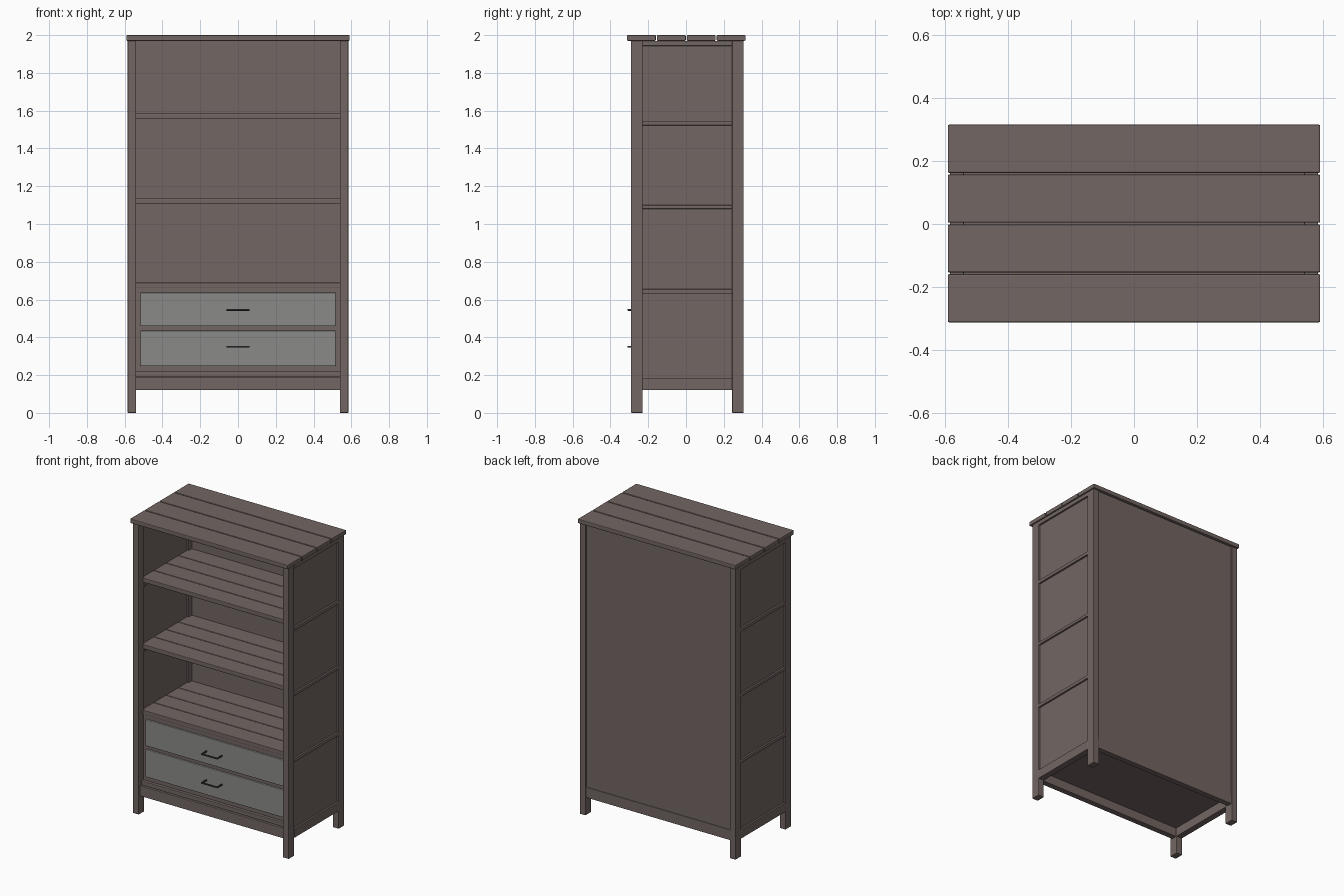
import bpy, bmesh
from mathutils import Vector

if "Cube" in bpy.data.objects:
    bpy.data.objects.remove(bpy.data.objects["Cube"])


def material(name, rgb):
    m = bpy.data.materials.new(name)
    m.diffuse_color = (*rgb, 1)
    m.use_nodes = True
    m.node_tree.nodes["Principled BSDF"].inputs["Base Color"].default_value = m.diffuse_color
    return m


WOOD = material("brown wood", (0.17, 0.132, 0.123))
GREY = material("grey drawer paint", (0.255, 0.258, 0.25))
METAL = material("dark metal", (0.04, 0.036, 0.036))


def box(name, x, y, z, mat=WOOD, bevel=0.003):
    """Box from (min, max) ranges with softened edges."""
    bm = bmesh.new()
    bmesh.ops.create_cube(bm, size=1)
    for v in bm.verts:
        v.co = Vector([r[0] + (c + 0.5) * (r[1] - r[0]) for c, r in zip(v.co, (x, y, z))])
    if bevel:
        bmesh.ops.bevel(bm, geom=bm.edges[:], offset=bevel, segments=2,
                        profile=0.5, affect='EDGES')
    me = bpy.data.meshes.new(name)
    bm.to_mesh(me)
    bm.free()
    me.materials.append(mat)
    ob = bpy.data.objects.new(name, me)
    bpy.context.collection.objects.link(ob)
    return ob


def planks(name, x, y, z, gap, bevel, count=4):
    """Row of boards laid side by side along y."""
    w = (y[1] - y[0] - gap * (count - 1)) / count
    for i in range(count):
        y0 = y[0] + i * (w + gap)
        box(f"{name}_{i + 1}", x, (y0, y0 + w), z, WOOD, bevel)


def side(s, a, b):
    return (s * a, s * b) if s > 0 else (-b, -a)


# Top boards
planks("top_board", (-0.591, 0.591), (-0.3125, 0.3155), (1.97, 2.0), 0.005, 0.005)

# Posts, side rails and recessed side panels
for s, label in ((-1, "left"), (1, "right")):
    px = side(s, 0.54, 0.584)
    box(f"{label}_front_post", px, (-0.291, -0.23), (0, 1.97))
    box(f"{label}_back_post", px, (0.244, 0.305), (0, 1.97))
    for i, z in enumerate(((0.12, 0.183), (0.632, 0.655), (1.08, 1.10),
                           (1.522, 1.545), (1.943, 1.97))):
        box(f"{label}_side_rail_{i + 1}", px, (-0.231, 0.245), z)
    box(f"{label}_side_panel", side(s, 0.553, 0.572), (-0.235, 0.25), (0.15, 1.965), bevel=0)

# Back panel and lower rails
box("back_panel", (-0.545, 0.545), (0.28, 0.296), (0.185, 1.97), bevel=0)
box("back_rail", (-0.545, 0.545), (0.262, 0.301), (0.12, 0.19))
box("front_apron", (-0.545, 0.545), (-0.275, -0.235), (0.12, 0.19))

# Shelves made of boards
for label, z in (("bottom", 0.19), ("lower", 0.66), ("middle", 1.105), ("upper", 1.555)):
    front = -0.262 if label == "bottom" else -0.243
    planks(f"{label}_shelf_board", (-0.553, 0.553), (front, 0.28), (z, z + 0.03), 0.004, 0.004)
box("base_panel", (-0.55, 0.55), (-0.24, 0.265), (0.18, 0.192), bevel=0)

# Drawer frame
fy = (-0.242, -0.2)
for i, z in enumerate(((0.218, 0.249), (0.434, 0.46), (0.636, 0.662))):
    box(f"drawer_frame_rail_{i + 1}", (-0.541, 0.541), fy, z, bevel=0)
for s, label in ((-1, "left"), (1, "right")):
    box(f"{label}_drawer_frame_stile", side(s, 0.515, 0.553), fy, (0.22, 0.66), bevel=0)

# Drawer fronts and handles
for label, z, hz in (("lower", (0.248, 0.435), 0.35), ("upper", (0.459, 0.637), 0.545)):
    box(f"{label}_drawer_front", (-0.517, 0.517), (-0.254, -0.23), z, GREY, 0.004)
    box(f"{label}_handle_bar", (-0.062, 0.062), (-0.309, -0.3), (hz - 0.0045, hz + 0.0045),
        METAL, 0.002)
    for s, lr in ((-1, "left"), (1, "right")):
        box(f"{label}_handle_{lr}_leg", side(s, 0.053, 0.062), (-0.304, -0.25),
            (hz - 0.0045, hz + 0.0045), METAL, 0.002)
